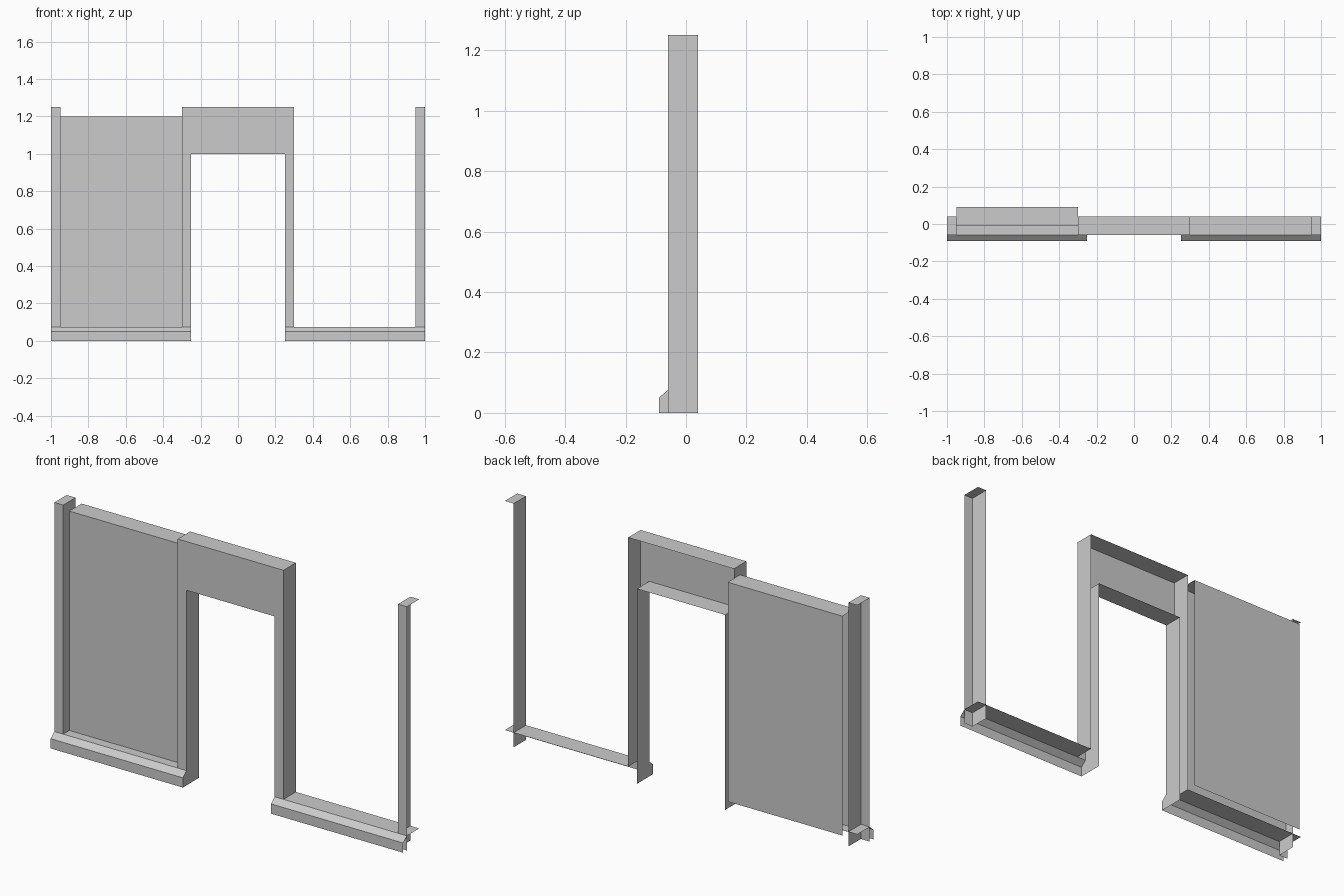
import bpy, bmesh

if "Cube" in bpy.data.objects:
    bpy.data.objects.remove(bpy.data.objects["Cube"])

FRONT, BACK = -0.06, 0.04      # wall depth
TOP, LEDGE = 1.25, 0.075       # wall top, skirting top


def finish(name, bm, mirror):
    bmesh.ops.remove_doubles(bm, verts=bm.verts, dist=1e-5)
    mesh = bpy.data.meshes.new(name)
    bm.to_mesh(mesh)
    bm.free()
    obj = bpy.data.objects.new(name, mesh)
    bpy.context.collection.objects.link(obj)
    if mirror:
        mod = obj.modifiers.new("Mirror", "MIRROR")
        mod.use_axis[0] = True
        mod.merge_threshold = 0.0001
    return obj


def box_faces(bm, x, y, z, sides):
    """Add only the named sides of a box, normals outward."""
    (x0, x1), (y0, y1), (z0, z1) = x, y, z
    corners = {
        "front": [(x0, y0, z0), (x1, y0, z0), (x1, y0, z1), (x0, y0, z1)],
        "back": [(x1, y1, z0), (x0, y1, z0), (x0, y1, z1), (x1, y1, z1)],
        "left": [(x0, y1, z0), (x0, y0, z0), (x0, y0, z1), (x0, y1, z1)],
        "right": [(x1, y0, z0), (x1, y1, z0), (x1, y1, z1), (x1, y0, z1)],
        "top": [(x0, y0, z1), (x1, y0, z1), (x1, y1, z1), (x0, y1, z1)],
        "bottom": [(x0, y1, z0), (x1, y1, z0), (x1, y0, z0), (x0, y0, z0)],
    }
    for side in sides.split():
        bm.faces.new([bm.verts.new(c) for c in corners[side]])


def part(name, boxes, mirror=True):
    bm = bmesh.new()
    for b in boxes:
        box_faces(bm, *b)
    return finish(name, bm, mirror)


depth = (FRONT, BACK)

# Outer posts, open at the back and outer end
part("outer_post", [((0.95, 1.0), depth, (0, TOP), "front left top")])

# Door surround: jambs and lintel, open at the back
part("door_frame", [
    ((0.25, 0.30), depth, (0, LEDGE), "left"),
    ((0.25, 0.30), depth, (LEDGE, 1.0), "front left right"),
    ((0, 0.25), depth, (1.0, TOP), "front top bottom"),
    ((0.25, 0.30), depth, (1.0, TOP), "front top right"),
])

# Ledge behind the skirting
part("ledge", [((0.30, 1.0), depth, (0, LEDGE), "top")])

# Skirting: chamfered profile with an end cap at the doorway
bm = bmesh.new()
profile = [(-0.09, 0), (-0.09, 0.05), (FRONT, LEDGE)]
for (ya, za), (yb, zb) in zip(profile, profile[1:]):
    bm.faces.new([bm.verts.new(c) for c in
                  [(0.25, ya, za), (1, ya, za), (1, yb, zb), (0.25, yb, zb)]])
bm.faces.new([bm.verts.new((0.25, y, z)) for y, z in [(FRONT, 0)] + profile])
finish("skirting", bm, True)

# Recessed wall panel on the left bay only, open at the ends
part("wall_panel", [((-0.95, -0.30), (-0.01, 0.09), (LEDGE, 1.2), "front back top")],
     mirror=False)
